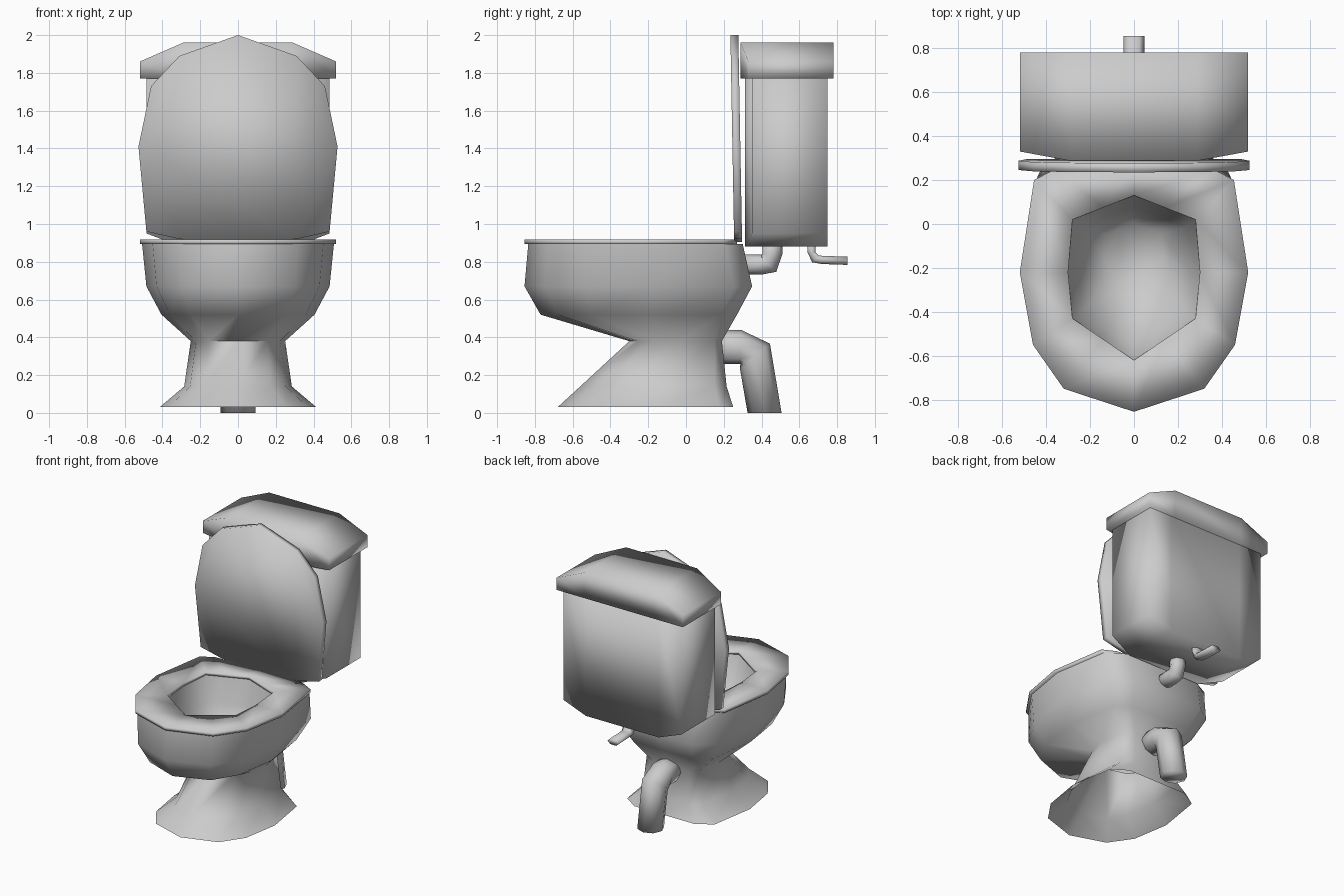
import bpy, math

if "Cube" in bpy.data.objects:
    bpy.data.objects.remove(bpy.data.objects["Cube"])


def make(name, verts, faces):
    me = bpy.data.meshes.new(name)
    me.from_pydata(verts, [], faces)
    ob = bpy.data.objects.new(name, me)
    bpy.context.collection.objects.link(ob)
    bpy.ops.object.select_all(action='DESELECT')
    ob.select_set(True)
    bpy.context.view_layer.objects.active = ob
    bpy.ops.object.mode_set(mode='EDIT')
    bpy.ops.mesh.select_all(action='SELECT')
    bpy.ops.mesh.normals_make_consistent(inside=False)
    bpy.ops.object.mode_set(mode='OBJECT')
    bpy.ops.object.shade_smooth_by_angle(angle=math.radians(100))
    return ob


def loft(name, rings, cap_start=False, cap_end=False, loop=False):
    """Skin a list of equal-length closed rings."""
    n, m = len(rings[0]), len(rings)
    verts = [p for r in rings for p in r]
    faces = []
    for i in range(m if loop else m - 1):
        a, b = i * n, (i + 1) % m * n
        for j in range(n):
            k = (j + 1) % n
            faces.append((a + j, a + k, b + k, b + j))
    if cap_start:
        faces.append(tuple(range(n)))
    if cap_end:
        faces.append(tuple(range((m - 1) * n, m * n)))
    return make(name, verts, faces)


def full(half):
    """Mirror a half outline (first and last points on x = 0)."""
    return half + [(-x, y) for x, y in reversed(half[1:-1])]


def flat(outline, z, s=1.0, cy=0.0):
    return [(x * s, cy + (y - cy) * s, z) for x, y in outline]


def columns(name, half_cols):
    """Box made of slices along x: (x, y_front, y_back, z_bottom, z_top)."""
    cols = [(-c[0],) + c[1:] for c in half_cols] + list(reversed(half_cols))
    rings = [[(x, y0, z0), (x, y1, z0), (x, y1, z1), (x, y0, z1)]
             for x, y0, y1, z0, z1 in cols]
    return loft(name, rings, True, True)


def tube(name, rx, r, path, n=8):
    """Pipe in the yz plane; path holds (y, z, tilt of the ring in degrees)."""
    rings = []
    for y, z, deg in path:
        a = math.radians(deg)
        k = 1 / math.cos(math.radians(45 - abs(abs(deg) - 45))) if 0 < abs(deg) < 90 else 1
        ring = []
        for i in range(n):
            t = 2 * math.pi * i / n
            d = r * min(k, 1.15) * math.sin(t)
            ring.append((rx * math.cos(t), y + d * math.cos(a), z + d * math.sin(a)))
        rings.append(ring)
    return loft(name, rings, True, True)


# bowl and pedestal: one open shell, (z, half width, front y, back y)
unit = full([(0, 0), (.62, .09), (.89, .265), (1, .56), (.87, .92), (.6, 1), (0, 1)])
levels = [(.03, .415, -.68, .25), (.14, .285, -.56, .215), (.38, .25, -.30, .19),
          (.52, .405, -.77, .27), (.67, .485, -.855, .35), (.895, .508, -.835, .30)]
loft("bowl_and_pedestal", [[(u * w, f + v * (b - f), z) for u, v in unit]
                           for z, w, f, b in levels])

# seat ring
outer = full([(0, -.855), (.32, -.75), (.46, -.55), (.52, -.22), (.455, .20), (.36, .25), (0, .27)])
hole = full([(0, -.62), (.14, -.525), (.28, -.43), (.30, -.22), (.28, .02), (.14, .075), (0, .13)])
loft("seat", [flat(outer, .893), flat(outer, .918), flat(hole, .918), flat(hole, .893)], loop=True)

# basin inside the bowl
basin = loft("inner_basin", [flat(hole, .895), flat(hole, .72, .85, -.2), flat(hole, .52, .45, -.1)],
             cap_end=True)
basin.data.flip_normals()

# raised lid, leaning slightly
lid = full([(0, 2), (.31, 1.89), (.46, 1.73), (.527, 1.41), (.485, .96), (.31, .92), (0, .905)])
loft("lid", [[(x, .235 + .02 * (2 - z) / 1.1 + t, z) for x, z in lid] for t in (0, .042)],
     True, True)

# tank and its cover
columns("tank", [(.485, .35, .75, .95, 1.80), (.30, .312, .75, .88, 1.80)])
columns("tank_cover", [(.52, .33, .78, 1.77, 1.86), (.29, .288, .78, 1.77, 1.96)])

# pipes
tube("flush_pipe", .055, .053, [(.457, .90, 0), (.457, .84, 0), (.435, .79, -45), (.40, .785, -90), (.28, .785, -90)])
tube("supply_pipe", .048, .025, [(.665, .90, 0), (.665, .85, 0), (.685, .815, 45), (.72, .81, 85), (.855, .805, 90)], 6)
tube("drain_pipe", .093, .09, [(.14, .35, 90), (.29, .35, 90), (.365, .30, 40), (.416, 0, 0)])
